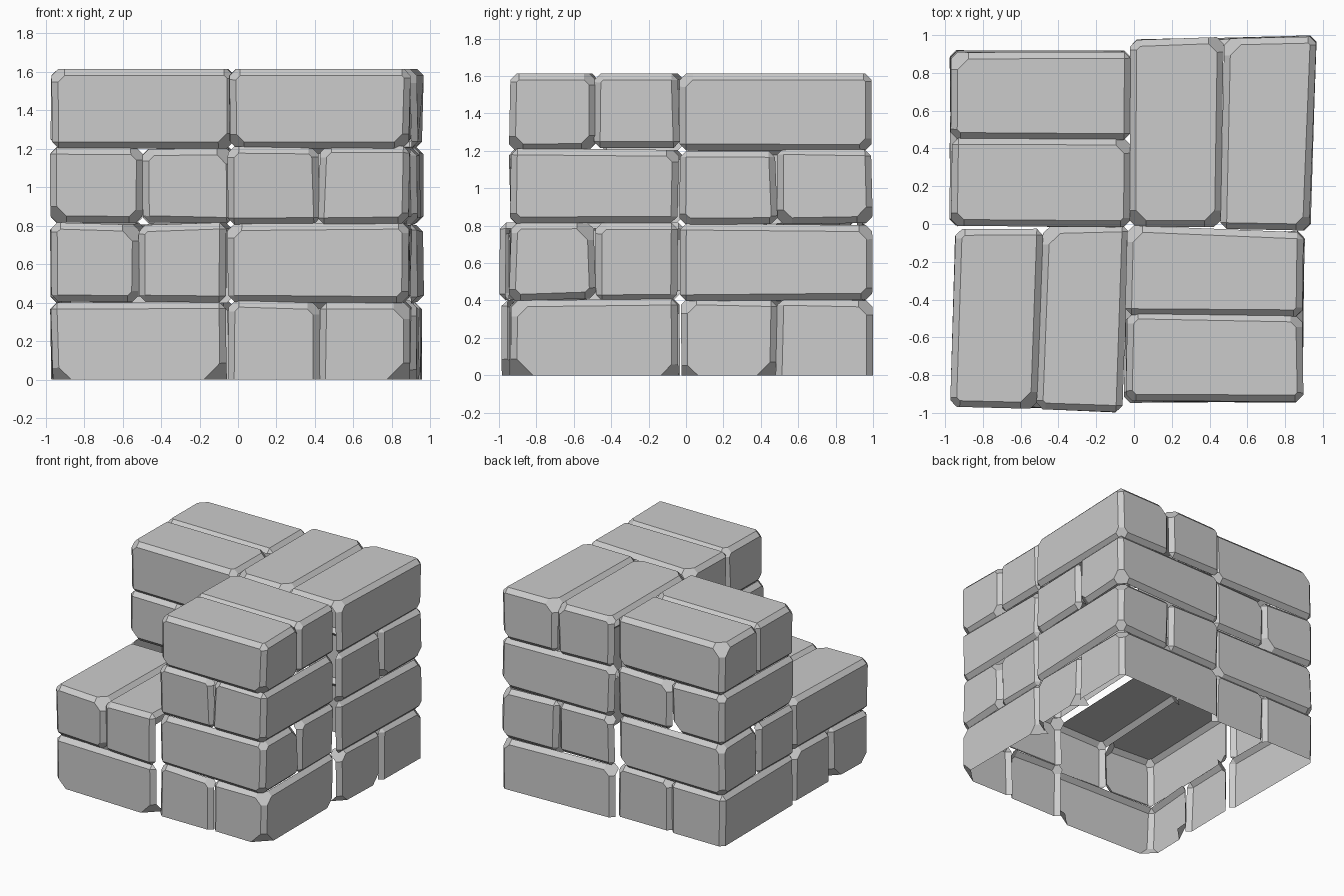
import bpy, bmesh, random
from mathutils import Vector

if "Cube" in bpy.data.objects:
    bpy.data.objects.remove(bpy.data.objects["Cube"])

random.seed(7)
BEVEL = 0.034
Z = [0.0, 0.405, 0.81, 1.207, 1.614]          # course heights

# Four brick columns set in a pinwheel: plan corners (ccw from min x, min y),
# outward directions, number of courses, and whether even courses run along x
COLUMNS = {
    "back_right":  ([(-.02, -.01), (.93, -.03), (.96, .995), (-.02, .97)], [(1, 0, 0), (0, 1, 0)], 4, False),
    "back_left":   ([(-.97, -.01), (-.02, -.01), (-.02, .915), (-.97, .915)], [(-1, 0, 0), (0, 1, 0)], 4, True),
    "front_left":  ([(-.97, -.96), (-.06, -.995), (-.02, -.01), (-.94, -.03)], [(-1, 0, 0), (0, -1, 0)], 2, False),
    "front_right": ([(-.05, -.94), (.89, -.94), (.90, -.04), (-.03, -.01)], [(1, 0, 0), (0, -1, 0)], 4, True),
}
# Sides laid bare above the low front-left column
STEP_SIDE = {"back_left": (0, -1, 0), "front_right": (-1, 0, 0)}


def plan_point(q, u, v):
    a, b, c, d = (Vector(p) for p in q)
    return (a.lerp(b, u)).lerp(d.lerp(c, u), v)


def trim(bm, point, normal, fill):
    geom = bm.verts[:] + bm.edges[:] + bm.faces[:]
    bmesh.ops.bisect_plane(bm, geom=geom, plane_co=point, plane_no=normal, clear_outer=True)
    if fill:
        bmesh.ops.holes_fill(bm, edges=[e for e in bm.edges if e.is_boundary], sides=0)


def brick(name, quad, u, v, z, exposed):
    """Chamfered, chipped block; only the faces on exposed sides are kept."""
    bm = bmesh.new()
    bmesh.ops.create_cube(bm, size=2)
    corners = []
    for vert in bm.verts:
        sx, sy, sz = (1 if c > 0 else -1 for c in vert.co)
        p = plan_point(quad, u[sx > 0], v[sy > 0])
        j = [random.uniform(-.009, .009) for _ in range(3)]
        zz = z[sz > 0]
        ground = zz == 0
        if not ground and zz < Z[4]:
            zz += j[2]
        y = max(-1, min(1, p.y + j[1]))
        corners.append((Vector((p.x + j[0], y, zz)), Vector((sx, sy, sz))))
        vert.co = (p.x + j[0], y, -0.06 if ground else zz)
    bmesh.ops.bevel(bm, geom=bm.edges[:], offset=BEVEL, offset_type='OFFSET',
                    segments=1, profile=0.5, affect='EDGES')
    # broken-off corners
    for co, sign in corners:
        hits = sum(sign.dot(Vector(d)) > 0 for d in exposed)
        if hits and random.random() < 0.3 + 0.15 * hits:
            leg = random.uniform(.08, .125)
            trim(bm, co - sign * leg / 3, sign, True)
    # open underside on the ground
    if z[0] == 0:
        trim(bm, Vector((0, 0, 0)), Vector((0, 0, -1)), False)
    bmesh.ops.recalc_face_normals(bm, faces=bm.faces[:])
    mid = sum((c for c, s in corners), Vector()) / 8
    hidden = []
    for f in bm.faces:
        f.normal_update()
        if f.normal.dot(f.calc_center_median() - mid) < 0:
            f.normal_flip()
        if not any(f.normal.dot(Vector(d)) > 0.3 for d in exposed):
            hidden.append(f)
    bmesh.ops.delete(bm, geom=hidden, context='FACES')
    mesh = bpy.data.meshes.new(name)
    bm.to_mesh(mesh)
    bm.free()
    bpy.context.collection.objects.link(bpy.data.objects.new(name, mesh))


# Lay the bricks: two per course, turning a quarter each course
for col, (quad, outer, courses, even_x) in COLUMNS.items():
    for k in range(courses):
        along_x = even_x == (k % 2 == 1)
        bare = list(outer)
        if k >= 2 and col in STEP_SIDE:
            bare.append(STEP_SIDE[col])
        if k == courses - 1:
            bare.append((0, 0, 1))
        for i in range(2):
            span, full = ((0, .5), (.5, 1))[i], (0, 1)
            u, v = (full, span) if along_x else (span, full)
            # sides facing the partner brick are hidden
            inner = Vector((0, 1 - 2 * i, 0) if along_x else (1 - 2 * i, 0, 0))
            show = [d for d in bare if inner.dot(Vector(d)) <= 0]
            brick(f"brick_{col}_{k + 1}_{'ab'[i]}", quad, u, v, (Z[k], Z[k + 1]), show)
